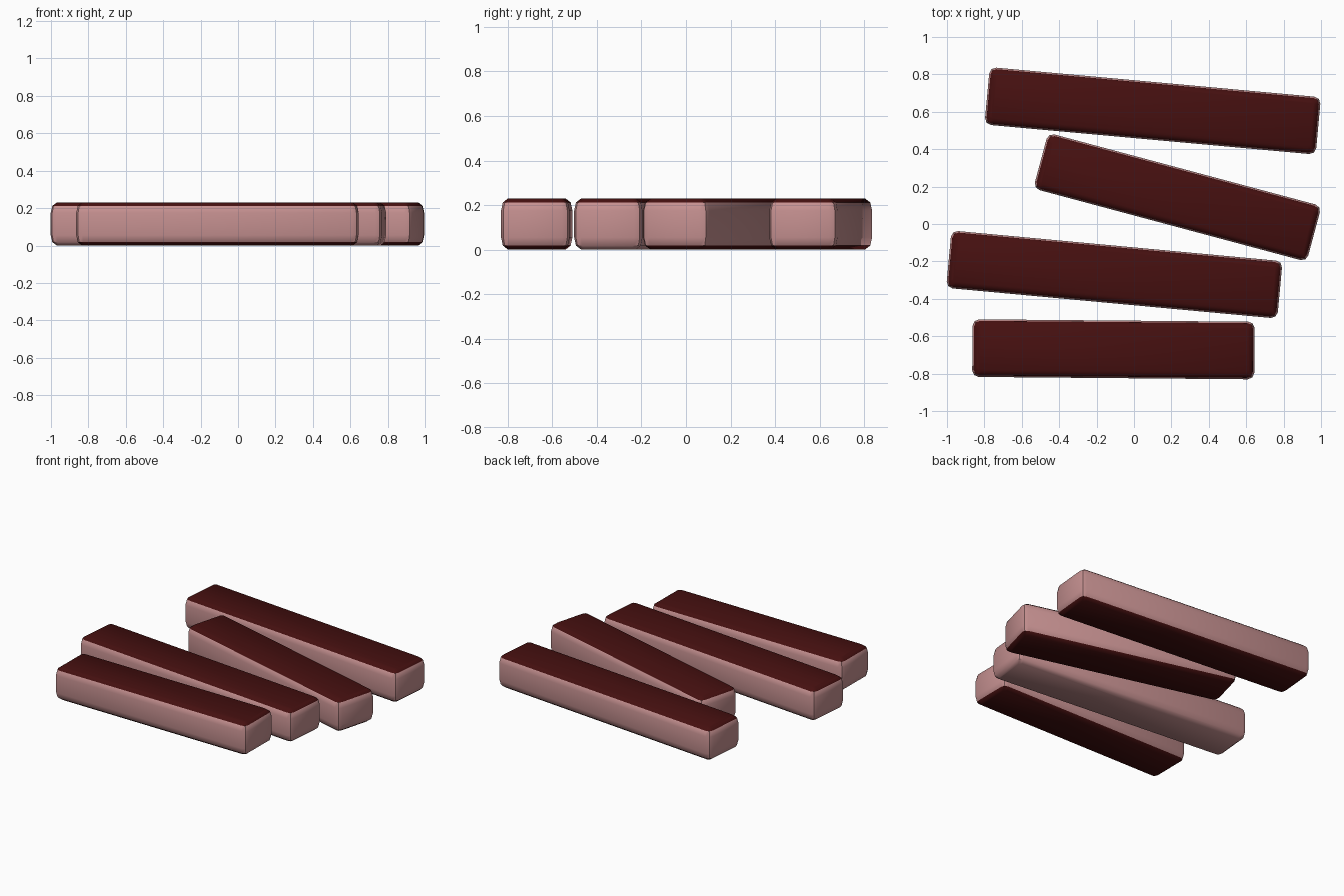
import bpy, bmesh, math

if "Cube" in bpy.data.objects:
    bpy.data.objects.remove(bpy.data.objects["Cube"])

H, W, R = 0.23, 0.31, 0.035


def material(name, rgb):
    m = bpy.data.materials.new(name)
    m.diffuse_color = (*rgb, 1)
    m.use_nodes = True
    m.node_tree.nodes["Principled BSDF"].inputs["Base Color"].default_value = m.diffuse_color
    return m


pink = material("pale_pink", (0.56, 0.28, 0.28))
dark = material("dark_maroon", (0.06, 0.005, 0.005))

# Soft edge profile: (height, inset from the widest outline)
PROFILE = [(0, 0.032), (0.018, 0.009), (0.055, 0.001),
           (H - 0.055, 0.001), (H - 0.018, 0.009), (H, 0.032)]


def outline(length, inset):
    """Rounded rectangle, three points per corner."""
    hx, hy = length / 2 - inset, W / 2 - inset
    r = R - inset * 0.5
    pts = []
    for k, (sx, sy) in enumerate([(1, 1), (-1, 1), (-1, -1), (1, -1)]):
        for j in range(3):
            a = math.radians(90 * k + 45 * j)
            pts.append((sx * (hx - r) + r * math.cos(a),
                        sy * (hy - r) + r * math.sin(a)))
    return pts


def bar(name, x, y, length, degrees, bottom):
    bm = bmesh.new()
    rings = [[bm.verts.new((px, py, z)) for px, py in outline(length, inset)]
             for z, inset in PROFILE]
    n, last = len(rings[0]), len(rings) - 2
    for level, (lo, hi) in enumerate(zip(rings, rings[1:])):
        for i in range(n):
            j = (i + 1) % n
            f = bm.faces.new((lo[i], lo[j], hi[j], hi[i]))
            f.material_index = 1 if level == last else 2 if level == 0 else 0
    bm.faces.new(rings[0][::-1]).material_index = 2
    bm.faces.new(rings[-1]).material_index = 1
    bmesh.ops.recalc_face_normals(bm, faces=bm.faces[:])
    me = bpy.data.meshes.new(name)
    bm.to_mesh(me)
    bm.free()
    for m in (pink, dark, bottom):
        me.materials.append(m)
    ob = bpy.data.objects.new(name, me)
    bpy.context.collection.objects.link(ob)
    ob.location = (x, y, 0)
    ob.rotation_euler.z = math.radians(degrees)
    bpy.ops.object.select_all(action='DESELECT')
    ob.select_set(True)
    bpy.context.view_layer.objects.active = ob
    bpy.ops.object.shade_smooth_by_angle(angle=math.radians(40))


# Four loose bars, back to front; the third has a pale underside
bar("back_bar", 0.10, 0.605, 1.78, -5.2, dark)
bar("upper_middle_bar", 0.232, 0.143, 1.515, -15, dark)
bar("lower_middle_bar", -0.105, -0.27, 1.78, -5.3, pink)
bar("front_bar", -0.11, -0.67, 1.51, -0.5, dark)
